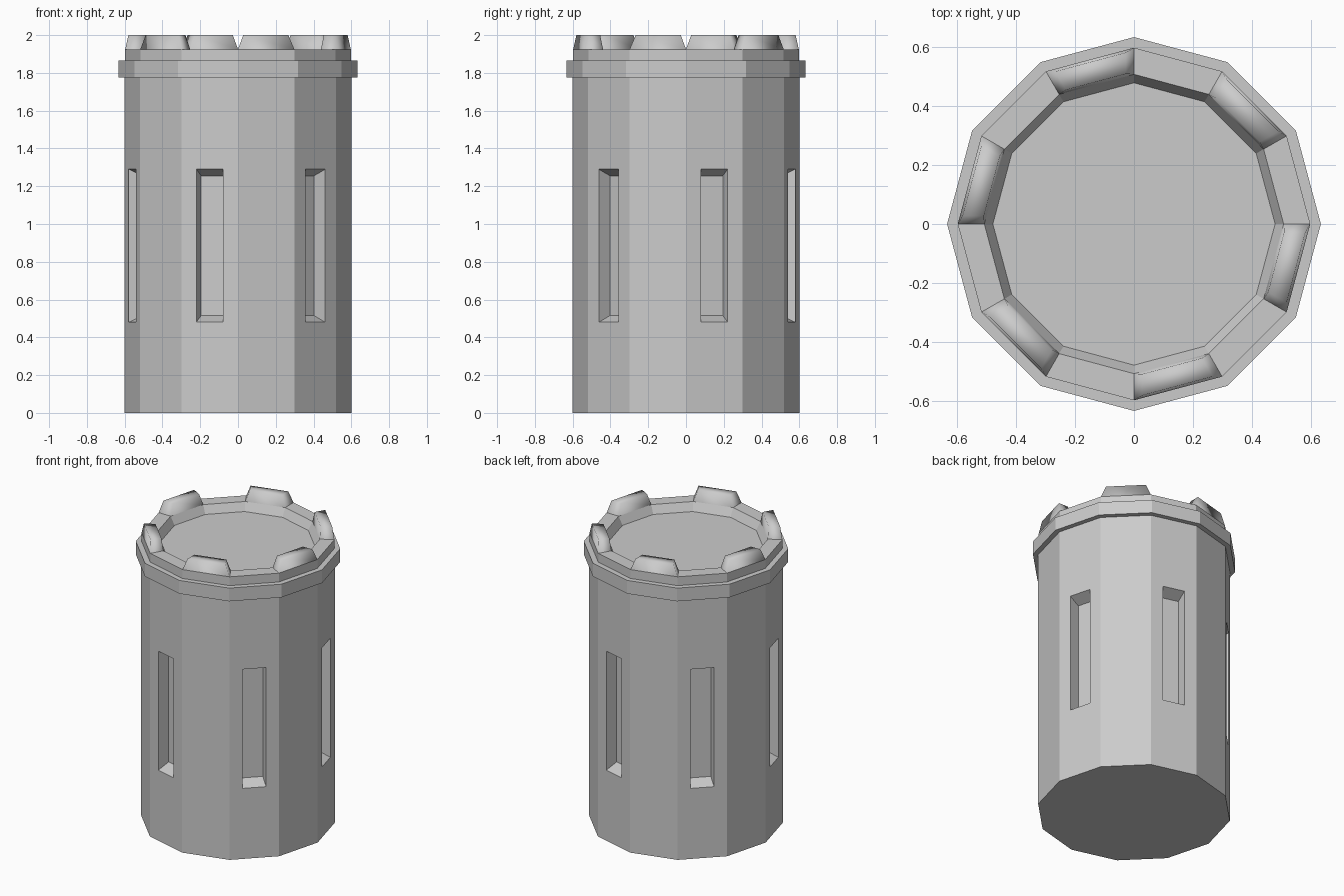
import bpy, bmesh
from math import cos, sin, pi
from mathutils import Vector

SIDES = 12
UP = Vector((0, 0, 1))

old = bpy.data.objects.get("Cube")
if old:
    bpy.data.objects.remove(old, do_unlink=True)

grey = bpy.data.materials.new("stone_grey")
grey.use_nodes = True
colour = (0.6, 0.6, 0.6, 1)
grey.diffuse_color = colour
bsdf = next(n for n in grey.node_tree.nodes if n.type == "BSDF_PRINCIPLED")
bsdf.inputs["Base Color"].default_value = colour


def lathe(profile, cap_bottom=False, cap_top=False):
    """Twelve-sided lathe; returns the mesh and its faces as bands[level][segment]."""
    bm = bmesh.new()
    rings = [[bm.verts.new((r * cos(2 * pi * i / SIDES), r * sin(2 * pi * i / SIDES), z))
              for i in range(SIDES)] for r, z in profile]
    bands = []
    for low, high in zip(rings, rings[1:]):
        bands.append([bm.faces.new((low[i], low[(i + 1) % SIDES],
                                    high[(i + 1) % SIDES], high[i]))
                      for i in range(SIDES)])
    if cap_bottom:
        bm.faces.new(rings[0][::-1])
    if cap_top:
        bm.faces.new(rings[-1])
    bm.normal_update()
    return bm, bands


def extrude(bm, face):
    return bmesh.ops.extrude_discrete_faces(bm, faces=[face])["faces"][0]


def finish(bm, name):
    mesh = bpy.data.meshes.new(name)
    bm.to_mesh(mesh)
    bm.free()
    mesh.materials.append(grey)
    obj = bpy.data.objects.new(name, mesh)
    bpy.context.collection.objects.link(obj)


def place_window(face, width, z_low, z_high, depth):
    """Move the corners of a wall panel to a rectangle sunk by depth."""
    normal = face.normal.copy()
    across = UP.cross(normal)
    centre = face.calc_center_median()
    middle = centre.z
    for v in face.verts:
        side = 1 if (v.co - centre).dot(across) > 0 else -1
        z = z_high if v.co.z > middle else z_low
        v.co = Vector((centre.x, centre.y, z)) + across * side * width / 2 - normal * depth


# Body with a tapered recessed slot on every other side
bm, bands = lathe([(0.6, 0), (0.6, 1.78)], cap_bottom=True)
for panel in bands[0][::2]:
    opening = extrude(bm, panel)
    opening.normal_update()
    place_window(opening, 0.147, 0.48, 1.29, 0)
    opening.normal_update()
    back = extrude(bm, opening)
    back.normal_update()
    place_window(back, 0.134, 0.515, 1.255, 0.077)
finish(bm, "body")

# Projecting band below the crown
bm, bands = lathe([(0.6, 1.775), (0.633, 1.775), (0.633, 1.865), (0.597, 1.865)])
finish(bm, "rim_band")

# Crown with sunken floor and smooth merlons on alternate sides
bm, bands = lathe([(0.597, 1.865), (0.597, 1.925), (0.507, 1.925), (0.478, 1.87)],
                  cap_top=True)
for base in bands[1][1::2]:
    base_edges = list(base.edges)
    top = extrude(bm, base)
    centre = top.calc_center_median()
    for v in top.verts:
        v.co = centre + (v.co - centre) * 0.8 + UP * 0.075
    top.smooth = True
    for edge in top.edges:
        for face in edge.link_faces:
            face.smooth = True
    for face in {f for e in top.edges for f in e.link_faces}:
        for edge in face.edges:
            if any(not f.smooth for f in edge.link_faces):
                edge.smooth = False
finish(bm, "crown")
